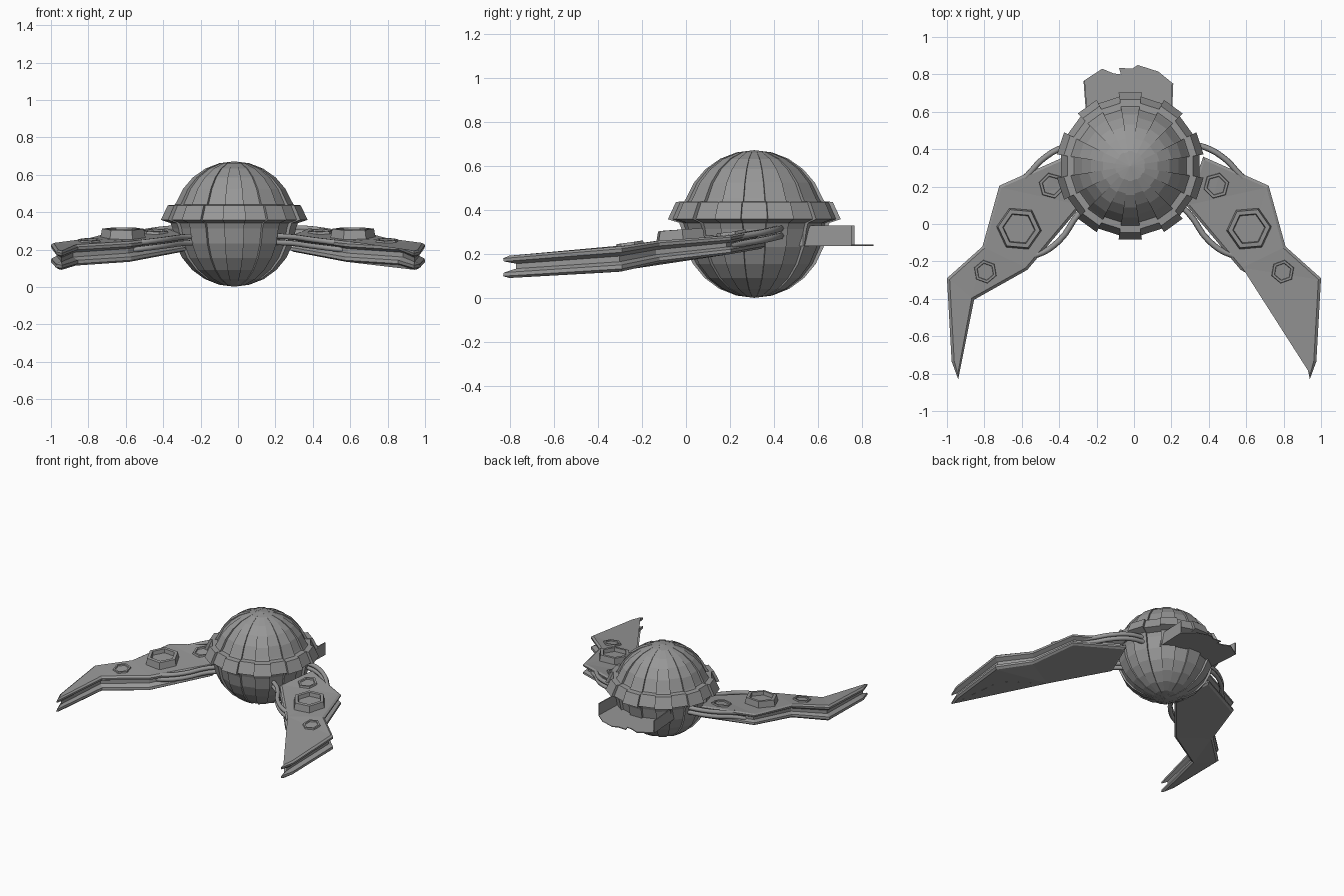
import bpy, bmesh, math
from mathutils import Vector

cube = bpy.data.objects.get("Cube")
if cube:
    bpy.data.objects.remove(cube, do_unlink=True)

grey = bpy.data.materials.new("hull_grey")
grey.use_nodes = True
GREY = (0.31, 0.31, 0.31, 1)
grey.diffuse_color = GREY
grey.node_tree.nodes["Principled BSDF"].inputs["Base Color"].default_value = GREY


def finish(name, bm):
    bmesh.ops.remove_doubles(bm, verts=bm.verts, dist=0.0005)
    bmesh.ops.recalc_face_normals(bm, faces=bm.faces)
    mesh = bpy.data.meshes.new(name)
    bm.to_mesh(mesh)
    bm.free()
    mesh.materials.append(grey)
    obj = bpy.data.objects.new(name, mesh)
    bpy.context.collection.objects.link(obj)
    return obj


def loft(name, rings, closed=False, caps=True):
    """Bridge rings of points; optionally close the loop of rings or cap its ends."""
    bm = bmesh.new()
    rows = [[bm.verts.new(p) for p in ring] for ring in rings]
    pairs = list(zip(rows, rows[1:])) + ([(rows[-1], rows[0])] if closed else [])
    for a, b in pairs:
        n = len(a)
        for i in range(n - 1 if closed else n):
            j = (i + 1) % n
            bm.faces.new((a[i], a[j], b[j], b[i]))
    if caps and not closed:
        ends = [bm.faces.new(rows[0]), bm.faces.new(rows[-1])]
        bmesh.ops.triangulate(bm, faces=ends)
    return finish(name, bm)


# Ribbed ball with a flared rim: alternate wedges are raised
CENTRE = Vector((-0.02, 0.31, 0.337))
R = 0.335


def arc(start, stop, steps):
    angles = [math.radians(start + (stop - start) * i / steps) for i in range(steps + 1)]
    return [(R * math.cos(a), R * math.sin(a)) for a in angles]


profile = arc(-90, -4, 6)
profile += [(0.345, 0.005), (0.397, 0.022), (0.36, 0.1), (0.322, 0.103)]
profile += arc(20, 90, 5)
columns = []
for i in range(20):
    scale = 1 if i % 2 == 0 else 0.945
    for side in (-9, 9):
        a = math.radians(-90 + 18 * i + side)
        columns.append([CENTRE + Vector((r * scale * math.cos(a), r * scale * math.sin(a), z))
                        for r, z in profile])
loft("ribbed_ball", columns, closed=True)

# Arm outline, and its top and bottom heights along y
OUTLINE = [(0.28, 0.1), (0.57, -0.245), (0.855, -0.405), (0.94, -0.83), (0.975, -0.735),
           (1.0, -0.29), (0.81, -0.12), (0.72, 0.205), (0.37, 0.36)]
HEIGHTS = [(-0.84, 0.09, 0.19), (-0.3, 0.12, 0.235), (-0.1, 0.165, 0.265),
           (0.2, 0.2, 0.285), (0.4, 0.235, 0.325)]


def height(y, t):
    y = min(max(y, HEIGHTS[0][0]), HEIGHTS[-1][0])
    for (y0, b0, t0), (y1, b1, t1) in zip(HEIGHTS, HEIGHTS[1:]):
        if y <= y1:
            f = (y - y0) / (y1 - y0)
            low, high = b0 + (b1 - b0) * f, t0 + (t1 - t0) * f
            return low + (high - low) * t


def inset(points, d):
    """Move a counter-clockwise outline inwards, limiting sharp corners."""
    out = []
    for i, p in enumerate(points):
        p, a, b = Vector(p), Vector(points[i - 1]), Vector(points[(i + 1) % len(points)])
        u, v = (p - a).normalized(), (b - p).normalized()
        n1, n2 = Vector((-u.y, u.x)), Vector((-v.y, v.x))
        n = (n1 + n2).normalized()
        out.append(p + n * d / max(n.dot(n1), 0.5))
    return out


def hex_cap(name, sx, x, y, r, h, turn):
    """Raised hexagon with a sunken centre, sitting on the arm."""
    rings = []
    for k, t in ((1.0, -0.01), (0.92, h), (0.72, h), (0.68, h * 0.35)):
        ring = []
        for i in range(6):
            a = math.radians(60 * i + turn)
            py = y + r * k * math.sin(a)
            ring.append((sx * (x + r * k * math.cos(a)), py, height(py, 1) + t))
        rings.append(ring)
    loft(name, rings)


def pipe(name, sx, points, dz):
    curve = bpy.data.curves.new(name, "CURVE")
    curve.dimensions = "3D"
    curve.bevel_depth = 0.016
    curve.bevel_resolution = 1
    curve.resolution_u = 4
    curve.use_fill_caps = True
    spline = curve.splines.new("BEZIER")
    spline.bezier_points.add(len(points) - 1)
    for bp, (x, y, z) in zip(spline.bezier_points, points):
        bp.co = (sx * x, y, z + dz)
        bp.handle_left_type = bp.handle_right_type = "AUTO"
    curve.materials.append(grey)
    obj = bpy.data.objects.new(name, curve)
    bpy.context.collection.objects.link(obj)


# (height fraction, inset) of the channelled arm edge
EDGE = [(0, 0.014), (0.1, 0), (0.26, 0.002), (0.4, 0.03), (0.62, 0.03),
        (0.76, 0.002), (0.9, 0), (1, 0.014)]
FRONT_PIPE = [(0.2, 0.13, 0.255), (0.29, 0.06, 0.25), (0.4, -0.09, 0.235),
              (0.52, -0.165, 0.22), (0.6, -0.17, 0.21)]
BACK_PIPE = [(0.27, 0.43, 0.3), (0.38, 0.41, 0.295), (0.49, 0.345, 0.28),
             (0.57, 0.26, 0.265), (0.64, 0.2, 0.25)]

for side, sx in (("left", 1), ("right", -1)):
    rings = [[(sx * p.x, p.y, height(p.y, t)) for p in inset(OUTLINE, d)] for t, d in EDGE]
    loft(side + "_arm", rings)
    hex_cap(side + "_large_hexagon", sx, 0.615, -0.025, 0.122, 0.042, 5)
    hex_cap(side + "_inner_hexagon", sx, 0.44, 0.205, 0.073, 0.014, 15)
    hex_cap(side + "_outer_hexagon", sx, 0.795, -0.255, 0.066, 0.012, 20)
    for i, dz in enumerate((-0.016, 0.018)):
        pipe(f"{side}_front_pipe_{i}", sx, FRONT_PIPE, dz)
        pipe(f"{side}_back_pipe_{i}", sx, BACK_PIPE, dz)

# Broken rear tray: ragged floor with a low wall on each side
FLOOR = [(-0.25, 0.5), (0.2, 0.5), (0.21, 0.75), (0.13, 0.815), (0.11, 0.785), (0.02, 0.85),
         (-0.01, 0.83), (-0.08, 0.835), (-0.07, 0.8), (-0.11, 0.805), (-0.17, 0.83),
         (-0.27, 0.765)]
loft("rear_floor", [[(x, y, z) for x, y in FLOOR] for z in (0.238, 0.244)])
for name, x0, x1, end in (("left", 0.2, 0.21, 0.75), ("right", -0.25, -0.27, 0.765)):
    base = [(x0, 0.5), (x1, end), (x1 - 0.008 * math.copysign(1, x1), end),
            (x0 - 0.008 * math.copysign(1, x0), 0.5)]
    loft(name + "_rear_wall", [[(x, y, z) for x, y in base] for z in (0.24, 0.33)])
